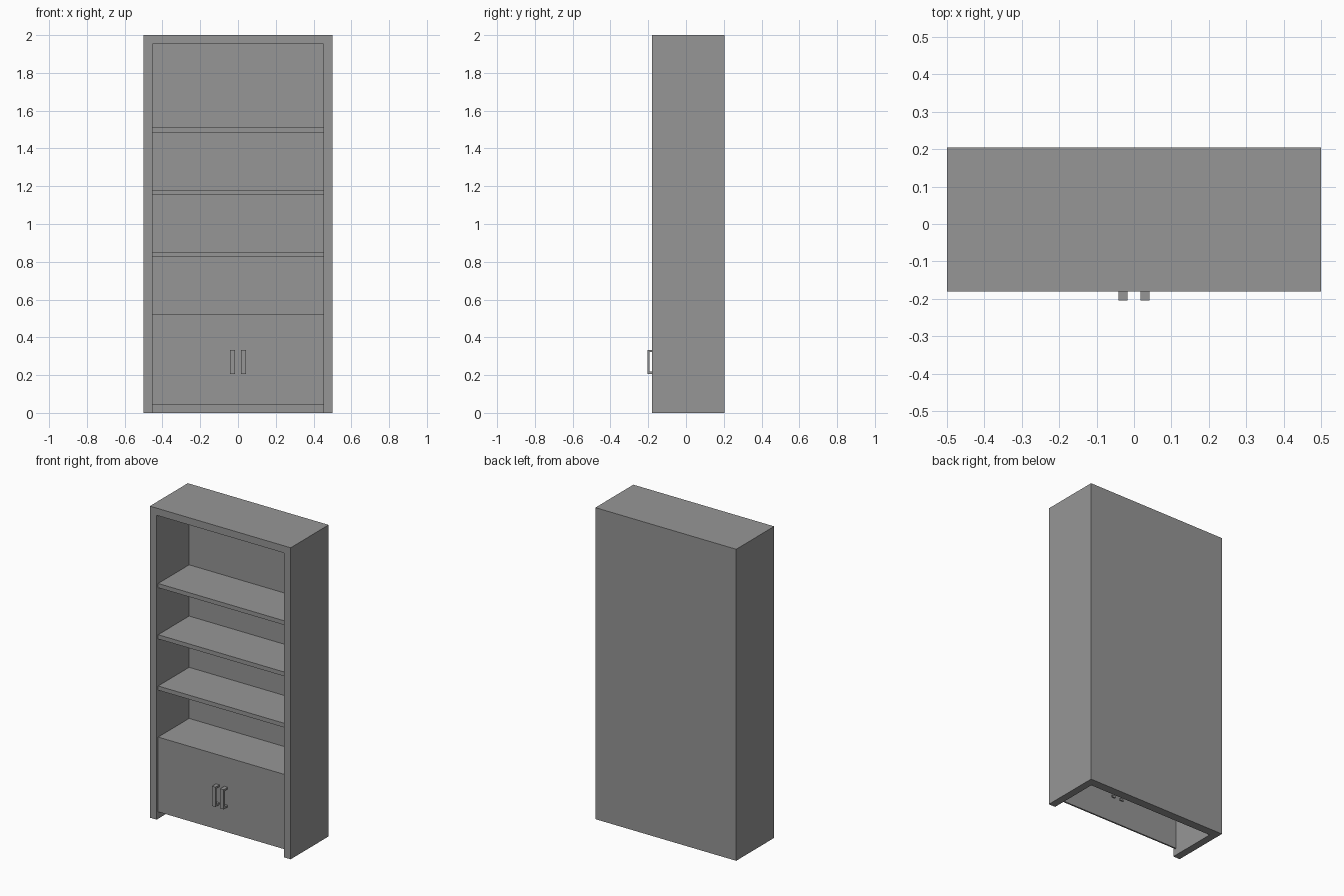
import bpy

default = bpy.data.objects.get("Cube")
if default:
    bpy.data.objects.remove(default, do_unlink=True)

# Single flat grey for the whole bookcase
grey = bpy.data.materials.new("plain_grey")
grey.use_nodes = True
colour = (0.305, 0.305, 0.305, 1)
grey.diffuse_color = colour
grey.node_tree.nodes["Principled BSDF"].inputs["Base Color"].default_value = colour


def box(name, x, y, z):
    """Box from (min, max) pairs on each axis."""
    spans = (x, y, z)
    bpy.ops.mesh.primitive_cube_add(size=1, location=[(a + b) / 2 for a, b in spans])
    ob = bpy.context.object
    ob.name = name
    ob.scale = [b - a for a, b in spans]
    bpy.ops.object.transform_apply(location=False, rotation=False, scale=True)
    ob.data.materials.append(grey)
    return ob


FRONT, BACK, HEIGHT = -0.18, 0.205, 2.0
HALF, INNER = 0.5, 0.452
BACK_IN = BACK - 0.055      # inner face of the back panel
RECESS = FRONT + 0.016      # front of shelves and door
inside = (-INNER, INNER)

# Carcass: sides, top and back
box("left_side", (INNER, HALF), (FRONT, BACK), (0, HEIGHT))
box("right_side", (-HALF, -INNER), (FRONT, BACK), (0, HEIGHT))
box("top_panel", inside, (FRONT, BACK), (1.954, HEIGHT))
box("back_panel", inside, (BACK_IN, BACK), (0, 1.954))

# Open shelves
for i, top in enumerate((0.852, 1.181, 1.51)):
    box(f"shelf_{i + 1}", inside, (RECESS, BACK_IN), (top - 0.027, top))

# Lower cupboard, open underneath
DOOR_IN = RECESS + 0.01
box("cupboard_front", inside, (RECESS, DOOR_IN), (0.044, 0.524))
box("cupboard_top", inside, (DOOR_IN, BACK_IN), (0.497, 0.524))

# Bracket handles whose posts pass through the cupboard front
LOW, HIGH, BAR = 0.207, 0.334, 0.012
for side, sign in (("left", 1), ("right", -1)):
    x = sorted((sign * 0.017, sign * 0.042))
    box(f"{side}_handle_grip", x, (-BACK, BAR - BACK), (LOW, HIGH))
    for part, z in (("lower", LOW), ("upper", HIGH - BAR)):
        box(f"{side}_handle_{part}_post", x, (BAR - BACK, DOOR_IN + 0.008), (z, z + BAR))
